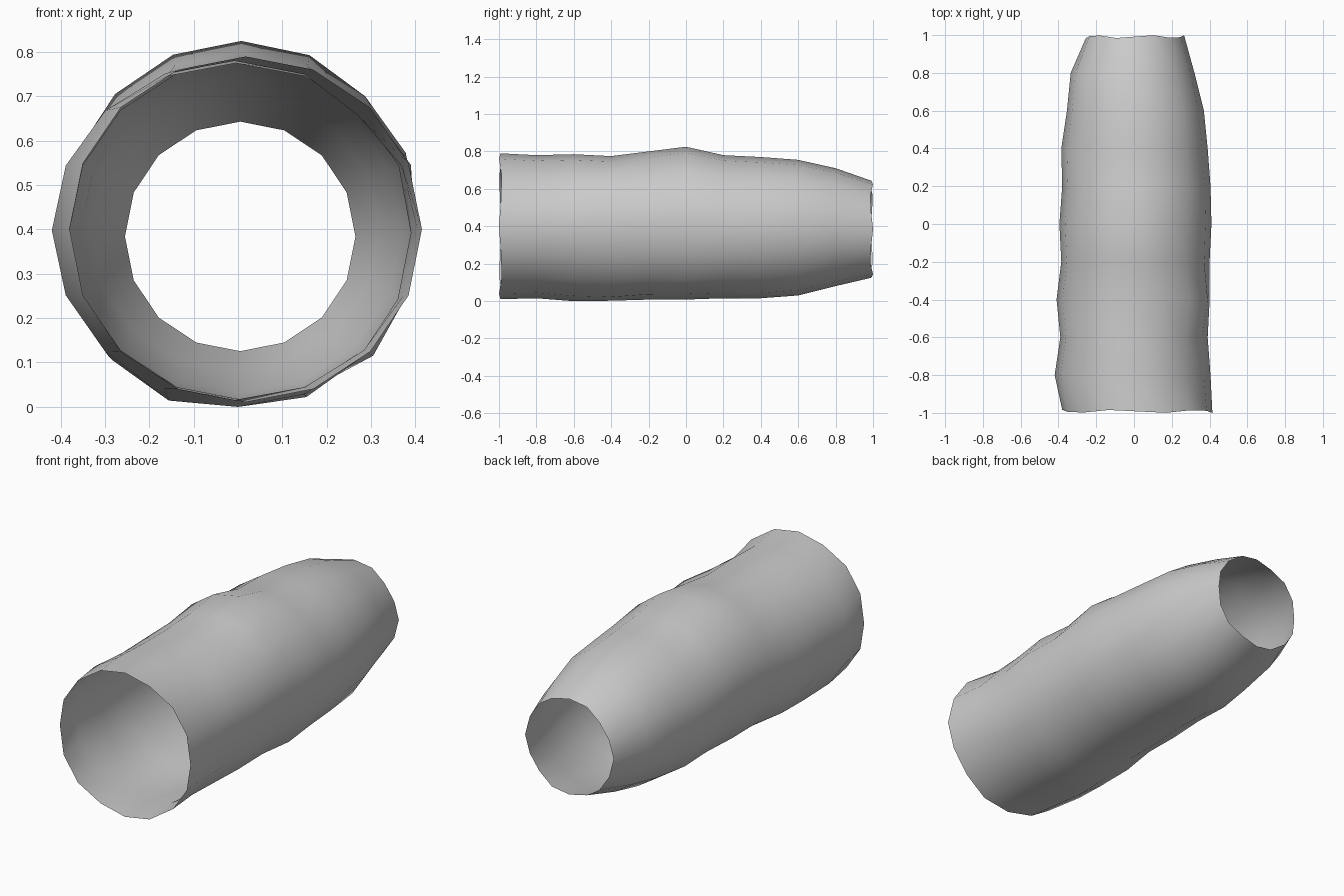
import bpy, bmesh, math

cube = bpy.data.objects.get("Cube")
if cube:
    bpy.data.objects.remove(cube, do_unlink=True)

SIDES = 16
# Evenly spaced rings, front to back: left, right, bottom, top extents
RINGS = [
    (-.38, .415, .010, .79), (-.42, .405, .015, .78), (-.39, .39, .0, .785),
    (-.41, .40, .003, .775), (-.385, .40, .008, .80), (-.395, .41, .008, .825),
    (-.38, .405, .015, .78), (-.385, .39, .015, .77), (-.355, .37, .03, .755),
    (-.335, .32, .08, .71), (-.255, .265, .125, .643),
]
# Dents and bulges: angle in degrees, position along the tube, height
BUMPS = [(33, -.4, .035), (42, -.75, -.02), (45, -.15, -.02),
         (-40, .0, .02), (-122, -.6, .025), (-65, -.4, .012)]


def swell(angle, y):
    total = 0
    for degrees, centre, height in BUMPS:
        turn = math.remainder(angle - math.radians(degrees), math.tau)
        total += height * math.exp(-(turn / .28) ** 2 - ((y - centre) / .15) ** 2)
    return total


# Open, single-walled tube lofted through the rings
bm = bmesh.new()
loops = []
last = len(RINGS) - 1
for i, (left, right, bottom, top) in enumerate(RINGS):
    y = 2 * i / last - 1
    loop = []
    for k in range(SIDES):
        a = math.tau * k / SIDES
        bulge = swell(a, y)
        x = (left + right) / 2 + ((right - left) / 2 + bulge) * math.cos(a)
        z = (bottom + top) / 2 + ((top - bottom) / 2 + bulge) * math.sin(a)
        # Slightly wavy rims
        ripple = .008 * (1 - math.cos(5 * a)) if i in (0, last) else 0
        loop.append(bm.verts.new((x, y * (1 - ripple), z)))
    loops.append(loop)
for near, far in zip(loops, loops[1:]):
    for k in range(SIDES):
        n = (k + 1) % SIDES
        bm.faces.new((near[k], near[n], far[n], far[k])).smooth = True

mesh = bpy.data.meshes.new("tube")
bm.to_mesh(mesh)
bm.free()
tube = bpy.data.objects.new("tube", mesh)
bpy.context.collection.objects.link(tube)

# Plain grey material
grey = bpy.data.materials.new("light_grey")
grey.use_nodes = True
colour = (.6, .6, .6, 1)
grey.diffuse_color = colour
grey.node_tree.nodes["Principled BSDF"].inputs["Base Color"].default_value = colour
mesh.materials.append(grey)
